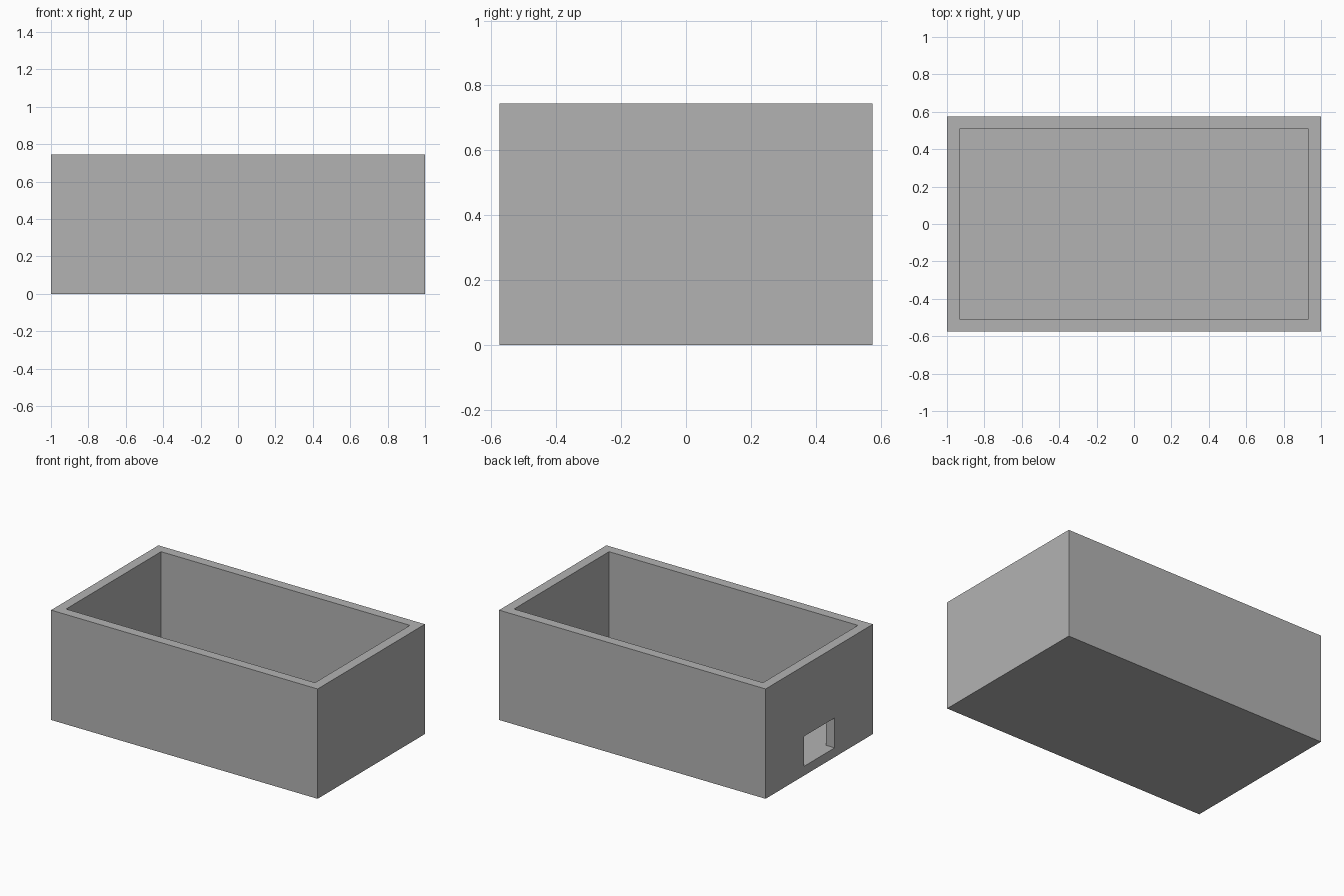
import bpy
import bmesh
from mathutils import Matrix

cube = bpy.data.objects.get("Cube")
if cube:
    bpy.data.objects.remove(cube, do_unlink=True)

LENGTH, WIDTH, HEIGHT = 2.0, 1.15, 0.745
WALL, FLOOR = 0.066, 0.063

grey = bpy.data.materials.new("plain grey")
grey.use_nodes = True
colour = (0.45, 0.45, 0.45, 1)
grey.diffuse_color = colour
grey.node_tree.nodes["Principled BSDF"].inputs["Base Color"].default_value = colour


def block(name, size, centre):
    """Axis-aligned block with the grey material."""
    mesh = bpy.data.meshes.new(name)
    bm = bmesh.new()
    bmesh.ops.create_cube(bm, size=1, matrix=Matrix.Translation(centre) @ Matrix.Diagonal((*size, 1)))
    bm.to_mesh(mesh)
    bm.free()
    mesh.materials.append(grey)
    obj = bpy.data.objects.new(name, mesh)
    bpy.context.collection.objects.link(obj)
    return obj


def cut(target, cutter):
    """Subtract a block, then remove it."""
    mod = target.modifiers.new(cutter.name, "BOOLEAN")
    mod.operation = "DIFFERENCE"
    mod.solver = "EXACT"
    mod.object = cutter
    bpy.context.view_layer.objects.active = target
    bpy.ops.object.modifier_apply(modifier=mod.name)
    bpy.data.objects.remove(cutter, do_unlink=True)


# Open box with a thick wall and floor
box = block("open_box", (LENGTH, WIDTH, HEIGHT), (0, 0, HEIGHT / 2))
cut(box, block("cavity", (LENGTH - 2 * WALL, WIDTH - 2 * WALL, HEIGHT), (0, 0, FLOOR + HEIGHT / 2)))

# Rectangular opening through one end wall, level with the floor
OPEN_W, OPEN_H = 0.33, 0.203
cut(box, block("end_opening", (4 * WALL, OPEN_W, OPEN_H), (-LENGTH / 2, 0, FLOOR + OPEN_H / 2)))
